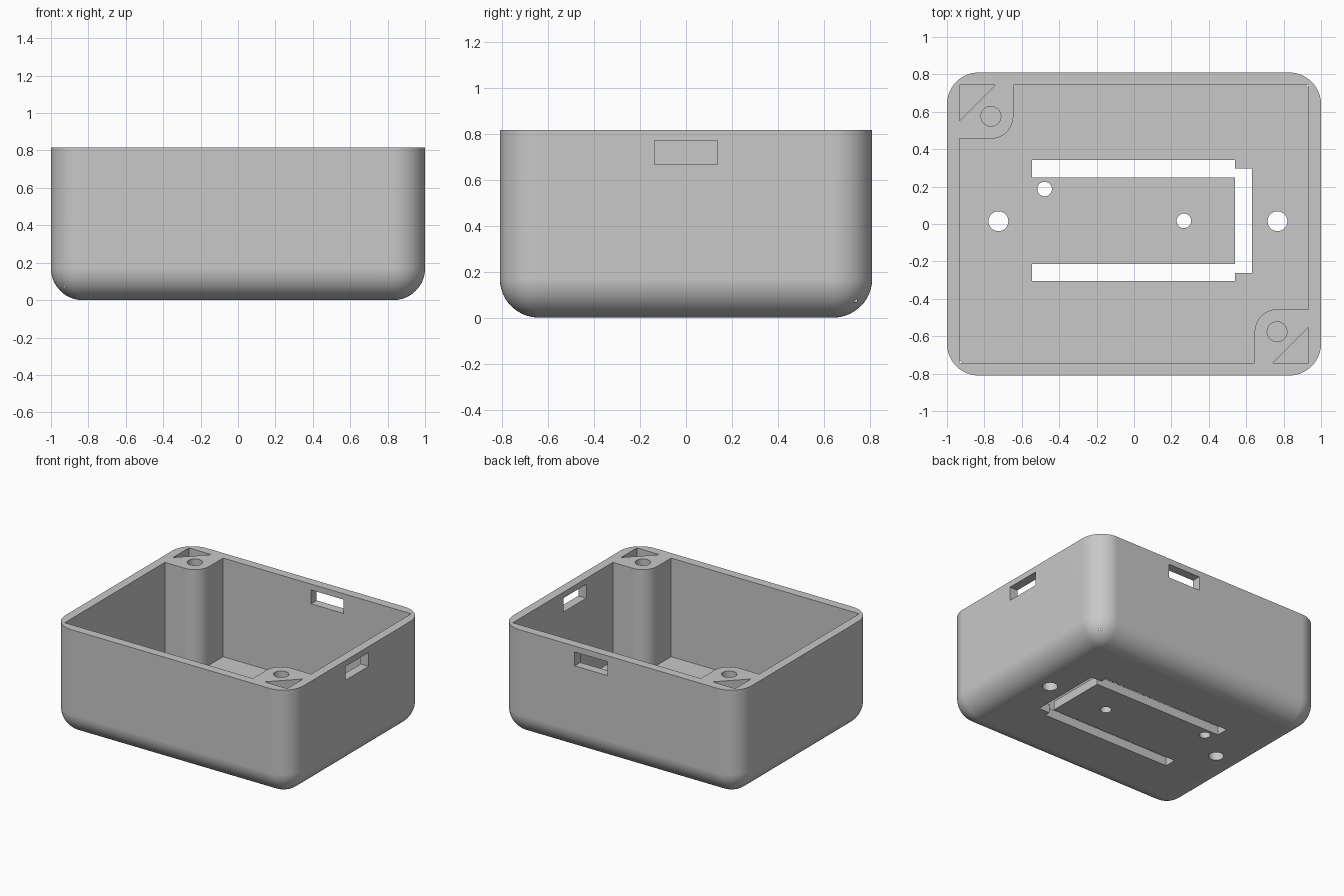
import bpy, bmesh
from math import radians, cos, sin, pi

W, D, H = 2.0, 1.62, 0.815       # outer size
R, WALL = 0.17, 0.067            # outer rounding and wall thickness
IX, IY = W / 2 - WALL, D / 2 - WALL
TOP = H + 0.2                    # cutters rise past the rim

cube = bpy.data.objects.get("Cube")
if cube:
    bpy.data.objects.remove(cube, do_unlink=True)

grey = bpy.data.materials.new("plain grey")
grey.use_nodes = True
colour = (0.58, 0.58, 0.58, 1)
grey.diffuse_color = colour
grey.node_tree.nodes["Principled BSDF"].inputs["Base Color"].default_value = colour


def add_object(name, bm):
    bmesh.ops.recalc_face_normals(bm, faces=bm.faces)
    mesh = bpy.data.meshes.new(name)
    bm.to_mesh(mesh)
    bm.free()
    mesh.materials.append(grey)
    obj = bpy.data.objects.new(name, mesh)
    bpy.context.collection.objects.link(obj)
    return obj


cutters = []


def prism(name, outline, z0, z1):
    """Cutter made by raising a flat outline from z0 to z1."""
    bm = bmesh.new()
    face = bm.faces.new([bm.verts.new((x, y, z0)) for x, y in outline])
    raised = bmesh.ops.extrude_face_region(bm, geom=[face])["geom"]
    verts = [v for v in raised if isinstance(v, bmesh.types.BMVert)]
    bmesh.ops.translate(bm, verts=verts, vec=(0, 0, z1 - z0))
    obj = add_object(name, bm)
    obj.hide_render = True
    cutters.append(obj)


def arc(cx, cy, r, a0, a1, n):
    angles = [radians(a0 + (a1 - a0) * i / n) for i in range(n + 1)]
    return [(cx + r * cos(a), cy + r * sin(a)) for a in angles]


def circle(cx, cy, r):
    return arc(cx, cy, r, 0, 360, 40)[:-1]


def rect(x0, x1, y0, y1):
    return [(x0, y0), (x1, y0), (x1, y1), (x0, y1)]


def half_turn(points):
    return [(-x, -y) for x, y in points]


# Outer body: block with rounded uprights and rounded bottom edges
bm = bmesh.new()
bmesh.ops.create_cube(bm, size=1)
for v in bm.verts:
    v.co = (v.co.x * W, v.co.y * D, (v.co.z + 0.5) * H)
edges = [e for e in bm.edges if min(v.co.z for v in e.verts) < H / 2]
bmesh.ops.bevel(bm, geom=edges, offset=R, segments=14, profile=0.5,
                affect='EDGES', clamp_overlap=True)
body = add_object("box_shell", bm)

# Cavity: rectangle that goes around a rounded screw post in two corners
PX, PY, PR = 0.765, 0.576, 0.12  # post hole centre and post rounding
half = [(IX, IY), (-PX + PR, IY)]
half += arc(-PX, PY, PR, 0, -90, 14)
half += [(-IX, PY - PR)]
prism("cavity_cutter", half + half_turn(half), WALL, TOP)

# Screw holes and triangular pockets in both posts
screw = circle(-PX, PY, 0.053)
pocket = [(-IX, IY), (-IX, IY - 0.19), (-IX + 0.19, IY)]
for side, turn in (("back", list), ("front", half_turn)):
    prism(side + "_screw_hole_cutter", turn(screw), 0.3, TOP)
    prism(side + "_pocket_cutter", turn(pocket), 0.25, TOP)

# Windows through the left and back walls
prism("left_window_cutter", rect(IX - 0.05, 1.1, -0.137, 0.137), 0.665, 0.77)
prism("back_window_cutter", rect(0.093, 0.367, IY - 0.05, 0.9), 0.665, 0.77)

# U-shaped slot through the floor
slot = [(-0.545, 0.341), (0.54, 0.341), (0.54, 0.296), (0.63, 0.296),
        (0.63, -0.263), (0.54, -0.263), (0.54, -0.306), (-0.545, -0.306),
        (-0.545, -0.215), (0.54, -0.215), (0.54, 0.249), (-0.545, 0.249)]
prism("floor_slot_cutter", slot, -0.1, 0.15)

# Round holes through the floor
for x, y, r in ((-0.725, 0.015, 0.053), (0.767, 0.015, 0.053),
                (-0.478, 0.187, 0.039), (0.267, 0.017, 0.039)):
    prism("floor_hole_cutter", circle(x, y, r), -0.1, 0.15)

# Cut everything out of the body, then drop the cutters
for cutter in cutters:
    mod = body.modifiers.new(cutter.name, 'BOOLEAN')
    mod.operation = 'DIFFERENCE'
    mod.solver = 'EXACT'
    mod.object = cutter
bpy.context.view_layer.update()
depsgraph = bpy.context.evaluated_depsgraph_get()
result = bpy.data.meshes.new_from_object(body.evaluated_get(depsgraph))
body.modifiers.clear()
body.data = result
result.name = "box_shell"
result.materials.clear()
result.materials.append(grey)
for poly in result.polygons:
    poly.material_index = 0
for cutter in cutters:
    bpy.data.objects.remove(cutter, do_unlink=True)

# Smooth roundings with crisp edges and flat walls
bpy.ops.object.select_all(action='DESELECT')
body.select_set(True)
bpy.context.view_layer.objects.active = body
bpy.ops.object.shade_smooth_by_angle(angle=radians(30))
body.modifiers.new("flat_walls", 'WEIGHTED_NORMAL').keep_sharp = True
